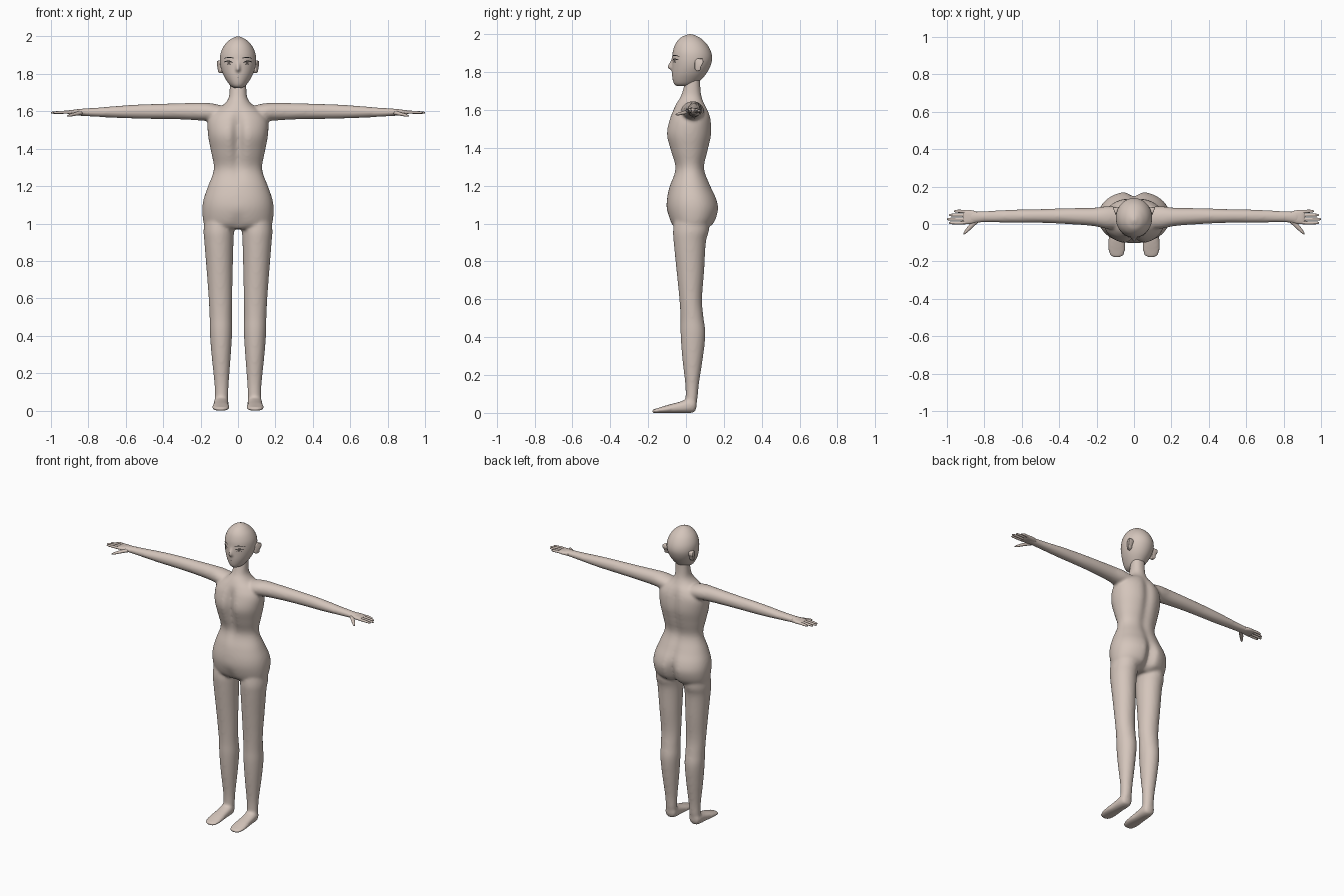
import bpy, bmesh, math
from mathutils import Vector
from mathutils.bvhtree import BVHTree

cube = bpy.data.objects.get("Cube")
if cube:
    bpy.data.objects.remove(cube)

X, Y, Z = Vector((1, 0, 0)), Vector((0, 1, 0)), Vector((0, 0, 1))


def material(name, color):
    m = bpy.data.materials.new(name)
    m.use_nodes = True
    m.diffuse_color = (*color, 1)
    m.node_tree.nodes["Principled BSDF"].inputs["Base Color"].default_value = (*color, 1)
    return m


skin = material("skin", (0.66, 0.56, 0.50))
black = material("black", (0.01, 0.01, 0.01))
iris_grey = material("iris grey", (0.12, 0.1, 0.09))


def spline(rows, steps):
    """Smoothly interpolate rows of numbers."""
    out = []
    for i in range(len(rows) - 1):
        a, b, c, d = (rows[max(0, min(len(rows) - 1, i + k))] for k in (-1, 0, 1, 2))
        for s in range(steps):
            t = s / steps
            out.append([q + t / 2 * (r - p + t * (2*p - 5*q + 4*r - w + t * (3*(q - r) + w - p)))
                        for p, q, r, w in zip(a, b, c, d)])
    return out + [list(rows[-1])]


def loft(bm, rows, u, v, side=1, segs=32, steps=4, power=1.0):
    """Rows: centre x y z, two radii, optional front and back groove depths."""
    rings = []
    for row in spline(rows, steps):
        centre, ru, rv = Vector(row[:3]), max(row[3], .001), max(row[4], .001)
        front, back = row[5:7] if len(row) > 5 else (0, 0)
        ring = []
        for k in range(segs):
            a = math.tau * k / segs
            c, s = math.cos(a), math.sin(a)
            p = centre + u * ru * math.copysign(abs(c) ** power, c) \
                + v * rv * math.copysign(abs(s) ** power, s)
            dent = math.exp(-(p.x / 0.03) ** 2) * abs(s)
            p.y += dent * (front if s < 0 else -back)
            p.x *= side
            ring.append(bm.verts.new(p))
        rings.append(ring)
    for lo, hi in zip(rings, rings[1:]):
        for k in range(segs):
            j = (k + 1) % segs
            bm.faces.new((lo[k], lo[j], hi[j], hi[k]))
    bm.faces.new(rings[0][::-1])
    bm.faces.new(rings[-1])


def finish(bm, name, mat, smooth=True):
    bmesh.ops.recalc_face_normals(bm, faces=bm.faces)
    me = bpy.data.meshes.new(name)
    bm.to_mesh(me)
    bm.free()
    me.materials.append(mat)
    for p in me.polygons:
        p.use_smooth = smooth
    ob = bpy.data.objects.new(name, me)
    bpy.context.collection.objects.link(ob)
    return ob


def upright(rows):
    """Turn height, half width, front y, back y, grooves into loft rows."""
    return [(0, (f + b) / 2, z, w, (b - f) / 2, gf, gb) for z, w, f, b, gf, gb in rows]


# Body: torso, legs, feet and arms fused into one skin
bm = bmesh.new()
torso = upright([
    (.97, .16, -.05, .10, 0, .02), (1.0, .183, -.08, .15, .01, .035),
    (1.07, .191, -.10, .175, 0, .035), (1.13, .184, -.10, .165, 0, .02),
    (1.2, .16, -.085, .132, 0, .01), (1.29, .129, -.06, .10, .01, .01),
    (1.38, .143, -.085, .118, .025, .012), (1.47, .16, -.108, .138, .035, .015),
    (1.55, .16, -.092, .135, .022, .015), (1.6, .125, -.07, .118, .005, .008),
    (1.635, .077, -.05, .095, 0, 0), (1.67, .051, -.028, .082, 0, 0),
    (1.72, .045, -.012, .076, 0, 0), (1.78, .045, 0, .075, 0, 0)])
loft(bm, torso, X, Y, segs=64, power=.92)
leg = [(.1, .035, 1.08, .07, .085), (.103, .027, .97, .081, .095), (.102, .02, .9, .078, .085),
       (.098, .023, .75, .07, .073), (.094, .025, .6, .063, .06), (.092, .032, .5, .06, .061),
       (.091, .037, .42, .06, .066), (.09, .035, .3, .052, .056), (.088, .032, .15, .039, .036),
       (.088, .03, .08, .036, .032), (.09, .025, .03, .034, .025)]
foot = [(.09, .056, .05, .015, .02), (.09, .045, .041, .034, .036), (.09, .015, .037, .04, .038),
        (.091, -.04, .028, .041, .029), (.092, -.1, .02, .046, .021),
        (.092, -.15, .012, .044, .013), (.092, -.172, .009, .033, .01), (.092, -.18, .009, .015, .006)]
arm = [(.08, .035, 1.59, .06, .04), (.15, .035, 1.596, .06, .048), (.22, .038, 1.599, .049, .047),
       (.35, .042, 1.6, .043, .042), (.5, .043, 1.599, .037, .039), (.62, .042, 1.597, .036, .034),
       (.75, .04, 1.595, .032, .025), (.83, .038, 1.595, .031, .02), (.88, .037, 1.595, .036, .015)]
for side in (1, -1):
    loft(bm, leg, X, Y, side)
    loft(bm, foot, X, Z, side, power=.85)
    loft(bm, arm, Y, Z, side)
body = finish(bm, "body", skin)
remesh = body.modifiers.new("fuse", 'REMESH')
remesh.mode = 'VOXEL'
remesh.voxel_size = .008
remesh.use_smooth_shade = True
relax = body.modifiers.new("relax", 'SMOOTH')
relax.factor = .5
relax.iterations = 10

# Head with a small nose pushed out of the face
bm = bmesh.new()
skull = upright([(z, w, f, b, 0, 0) for z, w, f, b in (
    (1.725, .02, -.045, .03), (1.735, .038, -.06, .05), (1.755, .055, -.069, .075),
    (1.79, .076, -.074, .106), (1.83, .091, -.074, .128), (1.87, .097, -.073, .138),
    (1.91, .093, -.069, .131), (1.95, .075, -.055, .108), (1.98, .047, -.03, .075),
    (1.995, .02, 0, .045), (2.0, .004, .017, .025))])
loft(bm, skull, X, Y, segs=96, steps=6)
for v in bm.verts:
    if v.co.y < 0:
        drop = (v.co.z - 1.825) / (.03 if v.co.z > 1.825 else .012)
        v.co.y -= .022 * math.exp(-(v.co.x / .011) ** 2 - drop ** 2)
surface = BVHTree.FromBMesh(bm)
finish(bm, "head", skin)


# Face details: thin plates laid on the face
def face_strip(name, mat, path, side):
    """Path rows: x, bottom z, top z."""
    bm = bmesh.new()
    pairs = []
    for x, low, high in spline(path, 4):
        pair = []
        for z in (low, high):
            hit = surface.ray_cast(Vector((x * side, -1, z)), Y)[0]
            pair.append(bm.verts.new(hit - Y * .003))
        pairs.append(pair)
    for (a, b), (c, d) in zip(pairs, pairs[1:]):
        bm.faces.new((a, c, d, b) if side > 0 else (a, b, d, c))
    me = finish(bm, name, mat, False)
    return me


for side, label in ((1, "left"), (-1, "right")):
    face_strip(label + "_brow", black, [(.024, 1.883, 1.886), (.05, 1.886, 1.891), (.078, 1.881, 1.883)], side)
    face_strip(label + "_eyelid", black, [(.028, 1.859, 1.862), (.05, 1.866, 1.872), (.074, 1.862, 1.866)], side)
    face_strip(label + "_iris", iris_grey, [(.041, 1.855, 1.867), (.049, 1.85, 1.868), (.057, 1.855, 1.867)], side)
    face_strip(label + "_lower_lid", black, [(.036, 1.849, 1.8505), (.05, 1.847, 1.8485), (.064, 1.85, 1.8515)], side)
face_strip("mouth", iris_grey, [(-.01, 1.783, 1.784), (0, 1.782, 1.784), (.01, 1.783, 1.784)], 1)

# Ears: flat flaps flaring outward to the back
for side, label in ((1, "left"), (-1, "right")):
    bm = bmesh.new()
    outline = [(.046, 1.86), (.06, 1.872), (.09, 1.87), (.092, 1.85), (.08, 1.83),
               (.076, 1.81), (.058, 1.803), (.046, 1.815)]
    layers = [[bm.verts.new((side * (base + flare * (y - .045)), y, z)) for y, z in outline]
              for base, flare in ((.08, 0), (.097, .38))]
    bm.faces.new(layers[0])
    bm.faces.new(layers[1])
    for k in range(len(outline)):
        j = (k + 1) % len(outline)
        bm.faces.new((layers[0][k], layers[0][j], layers[1][j], layers[1][k]))
    ear = finish(bm, label + "_ear", skin)
    bevel = ear.modifiers.new("soft rim", 'BEVEL')
    bevel.width = .004
    bevel.segments = 2

# Hands: palm, four fingers and a thumb
fingers = [(.068, .963), (.048, .988), (.026, 1.0), (.006, .99)]
for side, label in ((1, "left"), (-1, "right")):
    bm = bmesh.new()
    loft(bm, [(.84, .038, 1.595, .028, .016), (.87, .038, 1.595, .036, .014),
              (.9, .037, 1.595, .038, .011), (.915, .037, 1.594, .034, .006)], Y, Z, side, power=.8)
    for y, tip in fingers:
        loft(bm, [(.89, y * .9 + .003, 1.595, .009, .008), (.93, y, 1.595, .0085, .008),
                  (tip - .012, y, 1.593, .007, .006), (tip, y, 1.592, .002, .002)], Y, Z, side, segs=12)
    loft(bm, [(.84, .018, 1.592, .012, .012), (.872, -.012, 1.585, .012, .009),
              (.9, -.042, 1.578, .008, .007), (.912, -.055, 1.575, .002, .002)],
         Vector((.7, .7, 0)), Z, side, segs=12)
    finish(bm, label + "_hand", skin)
